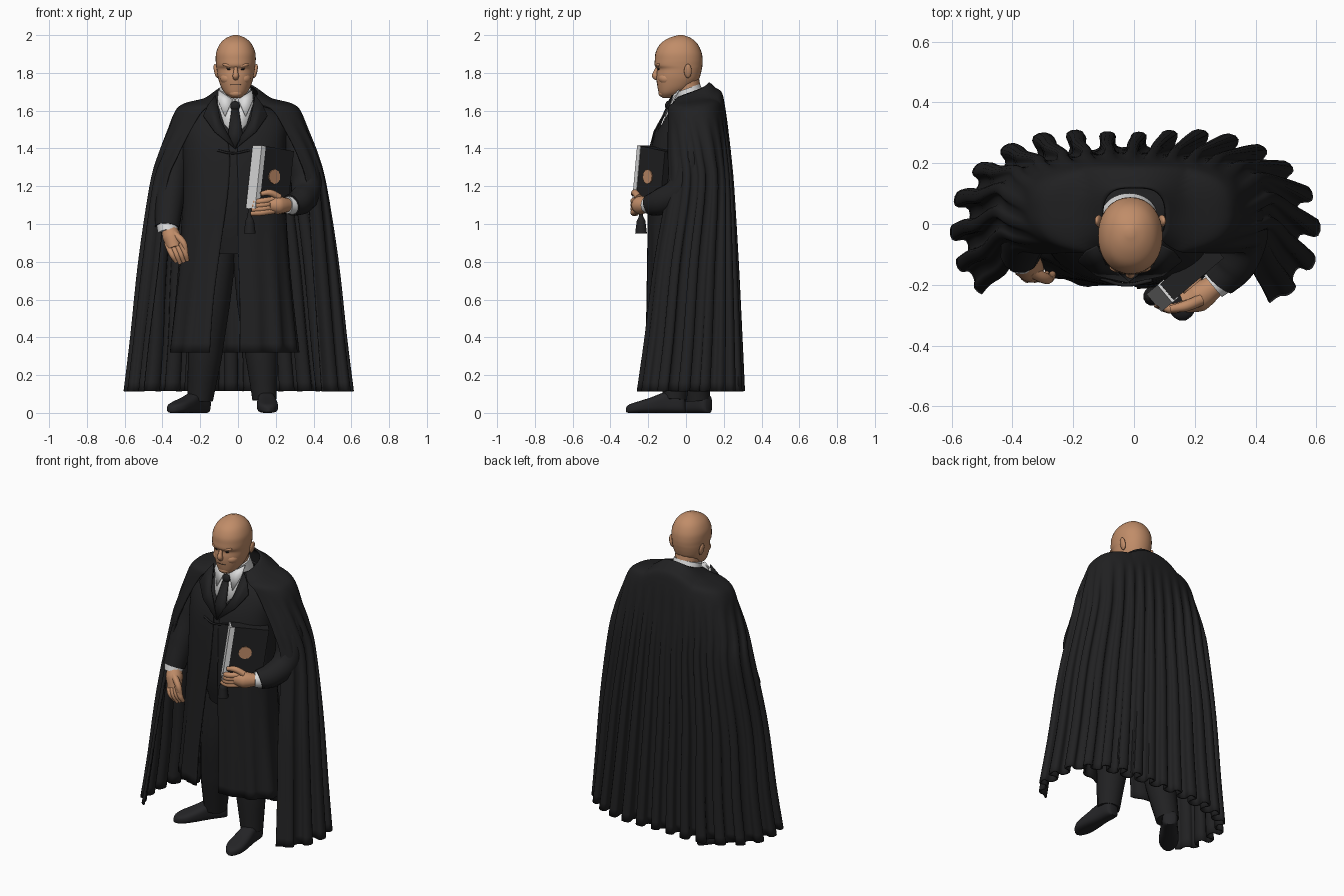
import bpy, bmesh
from math import sin, cos, asin, pi, hypot, copysign
from mathutils import Vector, Matrix

cube = bpy.data.objects.get("Cube")
if cube:
    bpy.data.objects.remove(cube)


def material(name, color):
    m = bpy.data.materials.new(name)
    m.use_nodes = True
    m.diffuse_color = (*color, 1)
    m.node_tree.nodes["Principled BSDF"].inputs["Base Color"].default_value = (*color, 1)
    return m


BLACK = material("black cloth", (0.015, 0.015, 0.016))
LEATHER = material("shoe leather", (0.018, 0.018, 0.02))
SKIN = material("skin", (0.53, 0.265, 0.14))
WHITE = material("white linen", (0.72, 0.72, 0.72))


def finish(name, bm, mat, thick=0):
    mesh = bpy.data.meshes.new(name)
    bmesh.ops.recalc_face_normals(bm, faces=bm.faces)
    bm.to_mesh(mesh)
    bm.free()
    mesh.materials.append(mat)
    ob = bpy.data.objects.new(name, mesh)
    bpy.context.collection.objects.link(ob)
    if thick:
        mod = ob.modifiers.new("thickness", "SOLIDIFY")
        mod.thickness = thick
    return ob


def spline(rows, steps):
    """Smoothly interpolate every column of a short table."""
    out = []
    for i in range(len(rows) - 1):
        a, b, c, d = (rows[max(0, min(len(rows) - 1, i + k))] for k in (-1, 0, 1, 2))
        for s in range(steps):
            t = s / steps
            out.append([q + 0.5 * t * (r - p + t * (2 * p - 5 * q + 4 * r - s3 + t * (3 * (q - r) + s3 - p)))
                        for p, q, r, s3 in zip(a, b, c, d)])
    return out + [list(rows[-1])]


def power(v, p):
    return copysign(abs(v) ** p, v)


def loft(name, rows, mat, cols=32, p=1.0, x=0, folds=0, amp=None, tilt=0, thick=0, steps=4):
    """Rows: height, half width, front, back and, for open cloth, the x of both front edges."""
    is_open = len(rows[0]) > 4
    bm = bmesh.new()
    rings = []
    for row in spline(rows, steps):
        z, w, yf, yb = row[:4]
        start, end = -pi, pi
        if is_open:
            edge = [asin(power(max(-1, min(1, e / w)), 1 / p)) for e in row[4:]]
            start, end = -pi - edge[0], pi - edge[1]
        fine = []
        for k in range(401):
            a = start + (end - start) * k / 400
            fine.append((w * power(sin(a), p), (yf + yb) / 2 + (yb - yf) / 2 * power(cos(a), p)))
        length = [0]
        for q, r in zip(fine, fine[1:]):
            length.append(length[-1] + hypot(r[0] - q[0], r[1] - q[1]))
        ring, k = [], 0
        for c in range(cols + is_open):
            u = c / cols
            while k < 399 and length[k + 1] < u * length[-1]:
                k += 1
            t = (u * length[-1] - length[k]) / max(1e-9, length[k + 1] - length[k])
            q, r = Vector(fine[k]), Vector(fine[k + 1])
            pt, tan = q.lerp(r, t), (r - q).normalized()
            if folds:
                # pleats bulge into rounded loops and fade towards the front edges
                h = amp(z) * (1 + 0.25 * sin(23 * u)) * min(1, 0.15 + 6 * min(u, 1 - u))
                phase = 2 * pi * folds * u + 0.9 * sin(9 * u + 1)
                pt += Vector((-tan.y, tan.x)) * h * sin(phase) - tan * h * 0.4 * sin(2 * phase)
            # the neckline rises at the nape and dips at the throat
            lift = tilt * pt.y * max(0, min(1, (z - 1.48) / 0.2)) * (0.25 + 0.75 * max(0, 1 - (pt.x / .17) ** 2))
            ring.append(bm.verts.new((pt.x + x, pt.y, z + lift)))
        rings.append(ring)
    for r0, r1 in zip(rings, rings[1:]):
        for c in range(cols):
            d = (c + 1) % len(r0)
            bm.faces.new((r0[c], r0[d], r1[d], r1[c]))
    if not is_open:
        bm.faces.new(rings[0])
        bm.faces.new(rings[-1])
    return finish(name, bm, mat, thick)


def tube(name, points, mat, sides=4):
    """Rounded limb through (x, y, z, radius) points."""
    cu = bpy.data.curves.new(name, "CURVE")
    cu.dimensions, cu.bevel_depth, cu.bevel_resolution = "3D", 1, sides
    cu.use_fill_caps, cu.resolution_u = True, 8
    sp = cu.splines.new("BEZIER")
    sp.bezier_points.add(len(points) - 1)
    for bp, pt in zip(sp.bezier_points, points):
        bp.co, bp.radius = pt[:3], pt[3]
        bp.handle_left_type = bp.handle_right_type = "AUTO"
    cu.materials.append(mat)
    ob = bpy.data.objects.new(name, cu)
    bpy.context.collection.objects.link(ob)
    bpy.ops.object.select_all(action="DESELECT")
    bpy.context.view_layer.objects.active = ob
    ob.select_set(True)
    bpy.ops.object.convert(target="MESH")


def ball(name, at, size, mat, rot=0):
    bm = bmesh.new()
    m = Matrix.Translation(at) @ Matrix.Rotation(rot, 4, "Y") @ Matrix.Diagonal((*size, 1))
    bmesh.ops.create_uvsphere(bm, u_segments=20, v_segments=12, radius=1, matrix=m)
    finish(name, bm, mat)


def box(name, frame, at, size, mat):
    bm = bmesh.new()
    bmesh.ops.create_cube(bm, size=1, matrix=frame @ Matrix.Translation(at) @ Matrix.Diagonal((*size, 1)))
    finish(name, bm, mat)


def plate(name, points, mat):
    bm = bmesh.new()
    bm.faces.new([bm.verts.new(p) for p in points])
    finish(name, bm, mat, 0.008)


# Cape with deep pleats
loft("cape", [(0.115, .575, -.33, .278, -.5, .45), (0.4, .545, -.285, .27, -.47, .43),
              (0.8, .51, -.225, .258, -.42, .40), (1.2, .458, -.15, .243, -.38, .37),
              (1.36, .42, -.135, .233, -.32, .32), (1.5, .37, -.12, .22, -.25, .25),
              (1.59, .335, -.11, .203, -.2, .2), (1.63, .29, -.105, .187, -.16, .16),
              (1.655, .19, -.09, .155, -.12, .12), (1.69, .105, -.07, .122, -.085, .085)],
     BLACK, cols=264, p=0.72, folds=19, tilt=0.5, thick=0.01,
     amp=lambda z: 0.034 * max(0, (1.56 - z) / 1.44) ** 0.75)

# Long open coat over a closed waistcoat
loft("coat", [(0.32, .34, -.215, .17, -.13, .03), (0.6, .31, -.21, .16, -.11, .03),
              (0.9, .285, -.205, .15, -.07, .02), (1.2, .27, -.2, .15, -.03, .02),
              (1.42, .275, -.18, .17, -.03, .02), (1.56, .27, -.12, .17, -.1, .09),
              (1.63, .15, -.075, .13, -.1, .09)], BLACK, cols=120, p=0.85, x=-.02, folds=14, tilt=0.3,
     amp=lambda z: 0.012 * max(0, 1.1 - z), thick=0.01)
loft("waistcoat", [(0.84, .15, -.15, .1), (1.0, .18, -.185, .1), (1.2, .2, -.195, .12), (1.4, .24, -.175, .15),
                   (1.52, .25, -.115, .15), (1.6, .2, -.07, .13), (1.66, .08, -.04, .09)], BLACK, x=-.01)
tube("cape_chain", [(-.11, -.18, 1.39, .006), (-.03, -.2, 1.375, .006), (.06, -.185, 1.39, .006)], BLACK, 2)

# Shirt, lapels and tie
for s in (-1, 1):
    def side(x, y, z, s=s):
        return (-.014 + s * x, y, z)
    plate("shirt_front", [side(0, -.148, 1.47), side(.06, -.126, 1.53), side(.095, -.08, 1.64),
                          side(.085, -.048, 1.7), side(0, -.075, 1.66)], WHITE)
    plate("shirt_collar_tip", [side(.015, -.09, 1.66), side(.055, -.116, 1.57), side(.095, -.082, 1.66),
                               side(.09, -.04, 1.71)], WHITE)
    plate("lapel", [side(0, -.195, 1.4), side(.11, -.172, 1.49), side(.17, -.125, 1.575),
                    side(.145, -.095, 1.63), side(.105, -.075, 1.685), side(.078, -.137, 1.55)], BLACK)
collar = loft("shirt_collar", [(-.04, .092, -.083, .074), (.03, .084, -.08, .07)], WHITE)
collar.location, collar.rotation_euler = (-.016, .018, 1.69), (.35, 0, 0)
plate("tie", [(-.016, -.19, 1.4), (-.052, -.16, 1.48), (-.034, -.106, 1.61), (.004, -.106, 1.61),
              (.024, -.16, 1.48)], BLACK)
ball("tie_knot", (-.015, -.095, 1.625), (.026, .016, .026), BLACK)

# Head
HX = -.012
tube("neck", [(HX, .03, 1.6, .07), (HX, -.01, 1.8, .072)], SKIN)
loft("head", [(1.668, .025, -.125, -.08), (1.69, .055, -.142, -.02), (1.72, .075, -.15, .03),
              (1.76, .09, -.156, .065), (1.79, .097, -.156, .077), (1.82, .101, -.153, .084),
              (1.84, .104, -.166, .087), (1.87, .106, -.165, .088), (1.91, .103, -.16, .082),
              (1.955, .083, -.135, .06), (1.985, .05, -.09, .025), (2.0, .012, -.04, -.015)],
     SKIN, x=HX, p=0.93)
tube("nose", [(HX, -.152, 1.828, .009), (HX, -.16, 1.805, .012), (HX, -.163, 1.785, .017),
              (HX, -.15, 1.77, .014)], SKIN)
ball("chin", (HX, -.126, 1.692), (.035, .02, .02), SKIN)
ball("mouth", (HX, -.147, 1.738), (.03, .007, .003), BLACK)
for s in (-1, 1):
    ball("brow", (HX + s * .036, -.142, 1.838), (.034, .018, .012), SKIN, s * -.25)
    ball("eye", (HX + s * .036, -.143, 1.82), (.013, .008, .005), BLACK, s * -.15)
    ball("cheek", (HX + s * .04, -.1, 1.77), (.042, .046, .035), SKIN)
    ball("ear", (HX + s * .104, .01, 1.81), (.011, .02, .038), SKIN, s * .2)

# Sleeves and cuffs
tube("right_sleeve", [(-.26, .03, 1.56, .06), (-.33, .02, 1.33, .085), (-.36, -.04, 1.13, .078),
                      (-.375, -.1, .98, .066)], BLACK)
tube("right_cuff", [(-.375, -.1, 1.0, .058), (-.37, -.115, .955, .054)], WHITE)
tube("left_sleeve", [(.26, .03, 1.56, .06), (.34, .02, 1.33, .085), (.36, -.03, 1.18, .082),
                     (.33, -.13, 1.12, .072), (.28, -.19, 1.1, .058)], BLACK)
tube("left_cuff", [(.29, -.18, 1.1, .05), (.26, -.205, 1.1, .046)], WHITE)

# Hands
tube("right_palm", [(-.37, -.11, .98, .04), (-.35, -.135, .93, .05), (-.335, -.155, .87, .04)], SKIN)
tube("right_thumb", [(-.34, -.155, .95, .02), (-.29, -.18, .9, .018), (-.275, -.18, .85, .012)], SKIN, 3)
tube("left_palm", [(.27, -.2, 1.1, .036), (.21, -.24, 1.1, .05), (.16, -.258, 1.1, .035)], SKIN)
tube("left_thumb", [(.22, -.25, 1.14, .019), (.17, -.27, 1.165, .018), (.12, -.28, 1.16, .012)], SKIN, 3)
for i in range(4):
    dx, dz = .024 * i, .02 * i
    tube("right_finger", [(-.375 + dx, -.14 - dx / 2, .9, .017), (-.35 + dx, -.178, .84, .016),
                          (-.325 + dx * .8, -.165, .79 + abs(i - 1) * .008, .011)], SKIN, 3)
    tube("left_finger", [(.19, -.258, 1.07 + dz, .017), (.12, -.278, 1.06 + dz, .017),
                         (.07 + dx / 5, -.262, 1.055 + dz, .012)], SKIN, 3)

# Book with pale edge strip, medallion and ribbon tassel
frame = Matrix.Translation((.17, -.172, 1.235)) @ Matrix.Rotation(.7, 4, "Z") @ Matrix.Rotation(.14, 4, "Y")
box("book", frame, (.004, 0, 0), (.218, .07, .335), BLACK)
box("book_edge_strip", frame, (-.1, 0, -.002), (.028, .076, .336), WHITE)
bm = bmesh.new()
bmesh.ops.create_cone(bm, cap_ends=True, segments=10, radius1=.039, radius2=.039, depth=.008,
                      matrix=frame @ Matrix.Translation((-.005, -.037, .015)) @ Matrix.Rotation(pi / 2, 4, "X"))
finish("book_medallion", bm, SKIN)
tube("tassel", [(.065, -.235, 1.1, .01), (.062, -.238, 1.04, .012), (.062, -.238, 1.015, .024),
                (.062, -.238, .95, .032)], BLACK)

# Trousers and shoes
tube("right_leg", [(-.09, 0, 1.0, .1), (-.14, 0, .6, .1), (-.175, .03, .3, .09), (-.2, .06, .07, .068)], BLACK)
tube("left_leg", [(.06, 0, 1.0, .1), (.09, -.03, .6, .1), (.125, -.05, .3, .088), (.14, -.06, .07, .066)], BLACK)
for name, spot, yaw in (("right_shoe", (-.168, .122, 0), -.66), ("left_shoe", (.145, -.005, 0), .05)):
    shoe = loft(name, [(0, .025, 0, .07), (.02, .042, 0, .1), (.1, .046, 0, .11), (.18, .054, 0, .082),
                       (.25, .054, 0, .06), (.295, .034, 0, .045), (.313, .01, .004, .028)], LEATHER, p=0.65)
    shoe.location, shoe.rotation_euler = spot, (pi / 2, 0, yaw)

# Smooth shading with crisp edges
bpy.ops.object.select_all(action="DESELECT")
for ob in bpy.context.scene.objects:
    if ob.type == "MESH":
        ob.select_set(True)
        bpy.context.view_layer.objects.active = ob
bpy.ops.object.shade_smooth_by_angle(angle=0.9)
